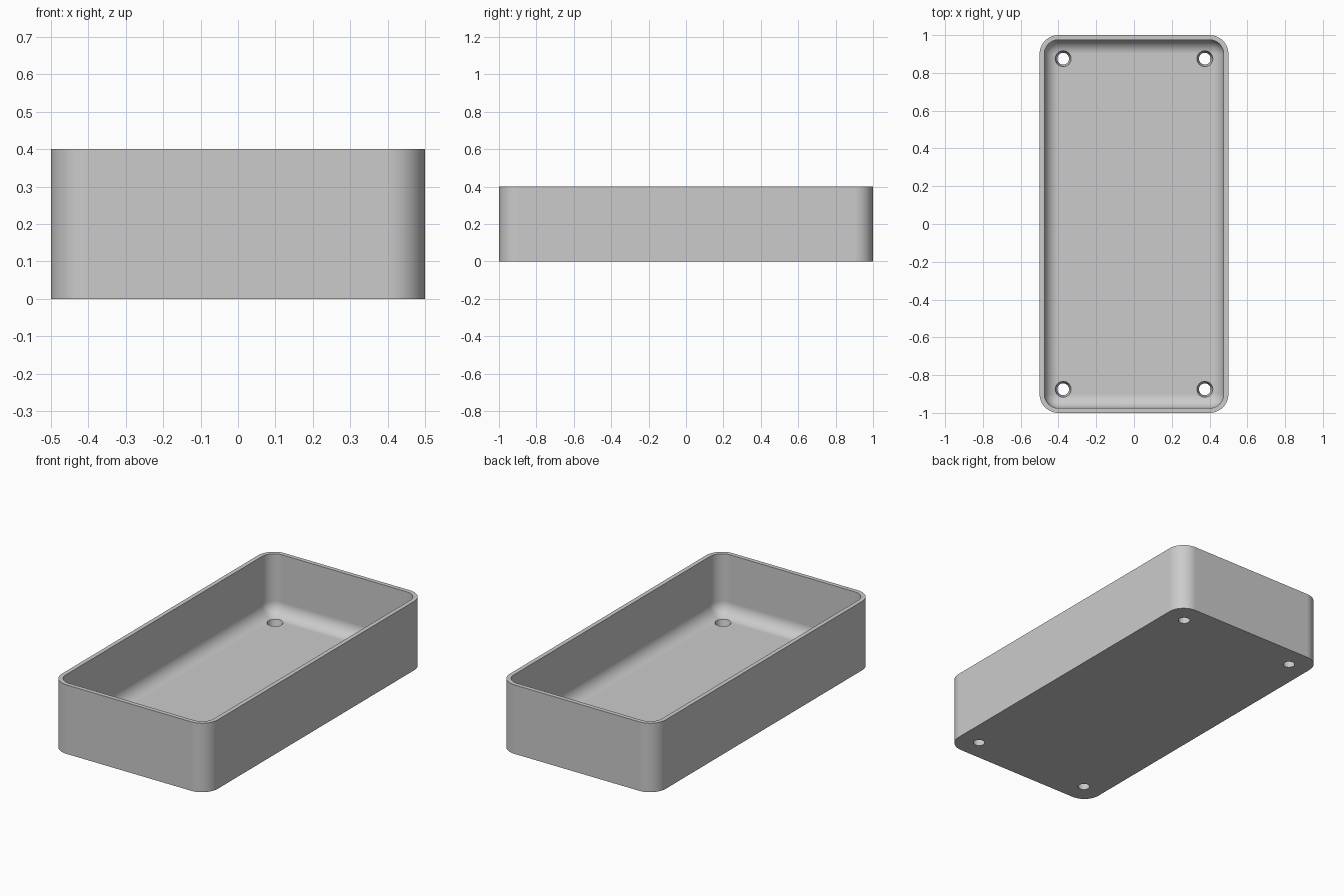
import bpy
import bmesh
import math
from mathutils import Matrix, Vector

WIDTH, LENGTH, HEIGHT = 1.0, 2.0, 0.4
WALL, FLOOR = 0.025, 0.05
CORNER = 0.1
HOLE_X, HOLE_Y = 0.375, 0.875

cube = bpy.data.objects.get("Cube")
if cube:
    bpy.data.objects.remove(cube, do_unlink=True)

grey = bpy.data.materials.new("plain grey")
grey.use_nodes = True
colour = (0.6, 0.6, 0.6, 1.0)
grey.diffuse_color = colour
grey.node_tree.nodes["Principled BSDF"].inputs["Base Color"].default_value = colour


def add_object(name, bm):
    mesh = bpy.data.meshes.new(name)
    bm.to_mesh(mesh)
    bm.free()
    obj = bpy.data.objects.new(name, mesh)
    mesh.materials.append(grey)
    bpy.context.collection.objects.link(obj)
    return obj


def rounded_box(name, width, length, bottom, top, radius, round_bottom=False):
    """Box with rounded upright edges and, if wanted, a rounded bottom."""
    bm = bmesh.new()
    size = Vector((width, length, top - bottom))
    middle = Vector((0, 0, (top + bottom) / 2))
    bmesh.ops.create_cube(bm, size=1, matrix=Matrix.Translation(middle) @ Matrix.Diagonal(size).to_4x4())
    edges = []
    for edge in bm.edges:
        a, b = (v.co.z for v in edge.verts)
        upright = abs(a - b) > 0.01
        low = max(a, b) < bottom + 0.01
        if upright or (round_bottom and low):
            edges.append(edge)
    bmesh.ops.bevel(bm, geom=edges, offset=radius, offset_type='OFFSET',
                    segments=12, profile=0.5, affect='EDGES', clamp_overlap=False)
    return add_object(name, bm)


def cut(target, cutter):
    mod = target.modifiers.new("cut", 'BOOLEAN')
    mod.operation = 'DIFFERENCE'
    mod.solver = 'EXACT'
    mod.object = cutter
    bpy.context.view_layer.objects.active = target
    bpy.ops.object.modifier_apply(modifier=mod.name)
    bpy.data.objects.remove(cutter, do_unlink=True)


# Outer shell, hollowed with a filleted cavity
tray = rounded_box("open_tray", WIDTH, LENGTH, 0, HEIGHT, CORNER)
cavity = rounded_box("cavity_cutter", WIDTH - 2 * WALL, LENGTH - 2 * WALL,
                     FLOOR, HEIGHT + 0.2, CORNER - WALL, round_bottom=True)
cut(tray, cavity)

# Tapered screw holes in the four floor corners
bm = bmesh.new()
for sx in (-1, 1):
    for sy in (-1, 1):
        bmesh.ops.create_cone(bm, cap_ends=True, segments=40, radius1=0.029, radius2=0.044,
                              depth=FLOOR + 0.02,
                              matrix=Matrix.Translation((sx * HOLE_X, sy * HOLE_Y, FLOOR / 2)))
cut(tray, add_object("hole_cutter", bm))

# Smooth rounded surfaces, crisp rim and base
bpy.ops.object.select_all(action='DESELECT')
tray.select_set(True)
bpy.context.view_layer.objects.active = tray
bpy.ops.object.shade_smooth_by_angle(angle=math.radians(30))
weighted = tray.modifiers.new("flat walls", 'WEIGHTED_NORMAL')
weighted.keep_sharp = True
